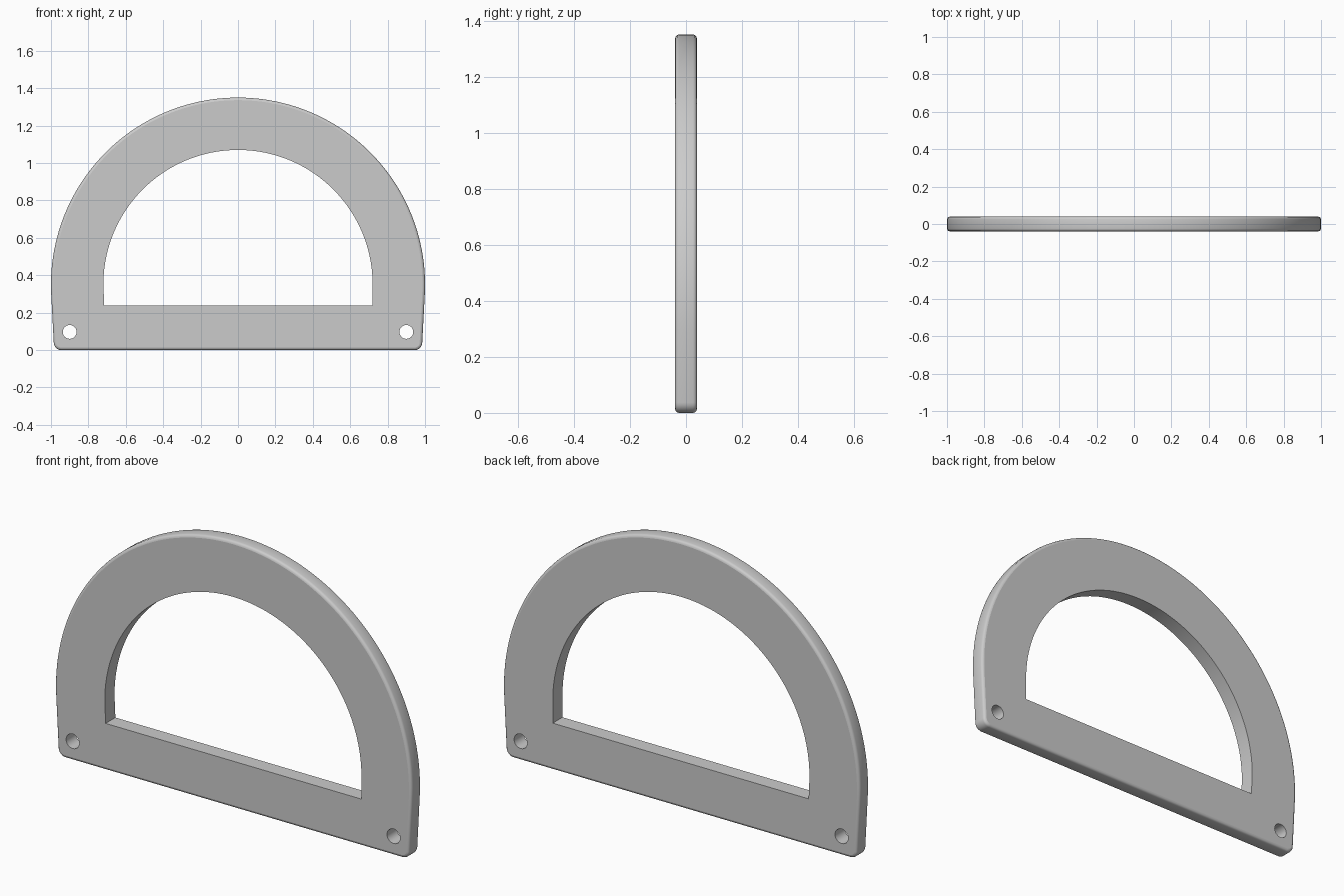
import bpy, bmesh, math

if "Cube" in bpy.data.objects:
    bpy.data.objects.remove(bpy.data.objects["Cube"])

HALF = 0.039      # half thickness of the plate
BEVEL = 0.014     # rounding of the outer rim
CZ = 0.35         # height of the arch centre


def arc(cx, cz, r, a0, a1, n):
    return [(cx + r * math.cos(math.radians(a0 + (a1 - a0) * i / n)),
             cz + r * math.sin(math.radians(a0 + (a1 - a0) * i / n)))
            for i in range(n + 1)]


def outer(d):
    # arch, slightly tapered sides and rounded lower corners, inset by d
    return (arc(0, CZ, 1 - d, -3, 183, 96)
            + arc(-0.945, 0.04, 0.04 - d, 184, 270, 6)
            + arc(0.945, 0.04, 0.04 - d, 270, 356, 6))


bm = bmesh.new()


def ring(points, y):
    return [bm.verts.new((x, y, z)) for x, z in points]


def bridge(a, b):
    n = len(a)
    for i in range(n):
        bm.faces.new((a[i], a[(i + 1) % n], b[(i + 1) % n], b[i]))


def wall(rings):
    for a, b in zip(rings, rings[1:]):
        bridge(a, b)
    return rings[0], rings[-1]


# Outer rim with rounded edges
steps = [(BEVEL * (1 - math.sin(math.radians(t))),
          HALF - BEVEL * (1 - math.cos(math.radians(t)))) for t in (0, 30, 60, 90)]
rim = [ring(outer(d), -y) for d, y in steps]
rim += [ring(outer(d), y) for d, y in reversed(steps)]
ends = [wall(rim)]

# Half-round window and the two mounting holes
window = arc(0, CZ, 0.72, 0, 180, 72) + [(-0.715, 0.237), (0.72, 0.237)]
holes = [window] + [arc(s * 0.9, 0.097, 0.037, 0, 345, 23) for s in (-1, 1)]
for h in holes:
    ends.append(wall([ring(h, -HALF), ring(h, HALF)]))

# Flat front and back faces
cap_edges = []
for side in (0, 1):
    edges = []
    for e in ends:
        loop = e[side]
        edges += [bm.edges.get((loop[i - 1], loop[i])) for i in range(len(loop))]
    bmesh.ops.triangle_fill(bm, edges=edges, use_beauty=True,
                            normal=(0, 1 if side else -1, 0))
    cap_edges += edges

# Smooth curved walls, sharp borders on the flat faces
bmesh.ops.recalc_face_normals(bm, faces=bm.faces[:])
for f in bm.faces:
    f.smooth = True
for e in bm.edges:
    if len(e.link_faces) == 2 and e.calc_face_angle(0) > math.radians(35):
        e.smooth = False
for e in cap_edges:
    e.smooth = False

mesh = bpy.data.meshes.new("arched_plate")
bm.to_mesh(mesh)
bm.free()
mat = bpy.data.materials.new("light grey")
mat.diffuse_color = (0.6, 0.6, 0.6, 1)
mat.use_nodes = True
mat.node_tree.nodes["Principled BSDF"].inputs["Base Color"].default_value = mat.diffuse_color
mesh.materials.append(mat)
bpy.context.collection.objects.link(bpy.data.objects.new("arched_plate", mesh))
